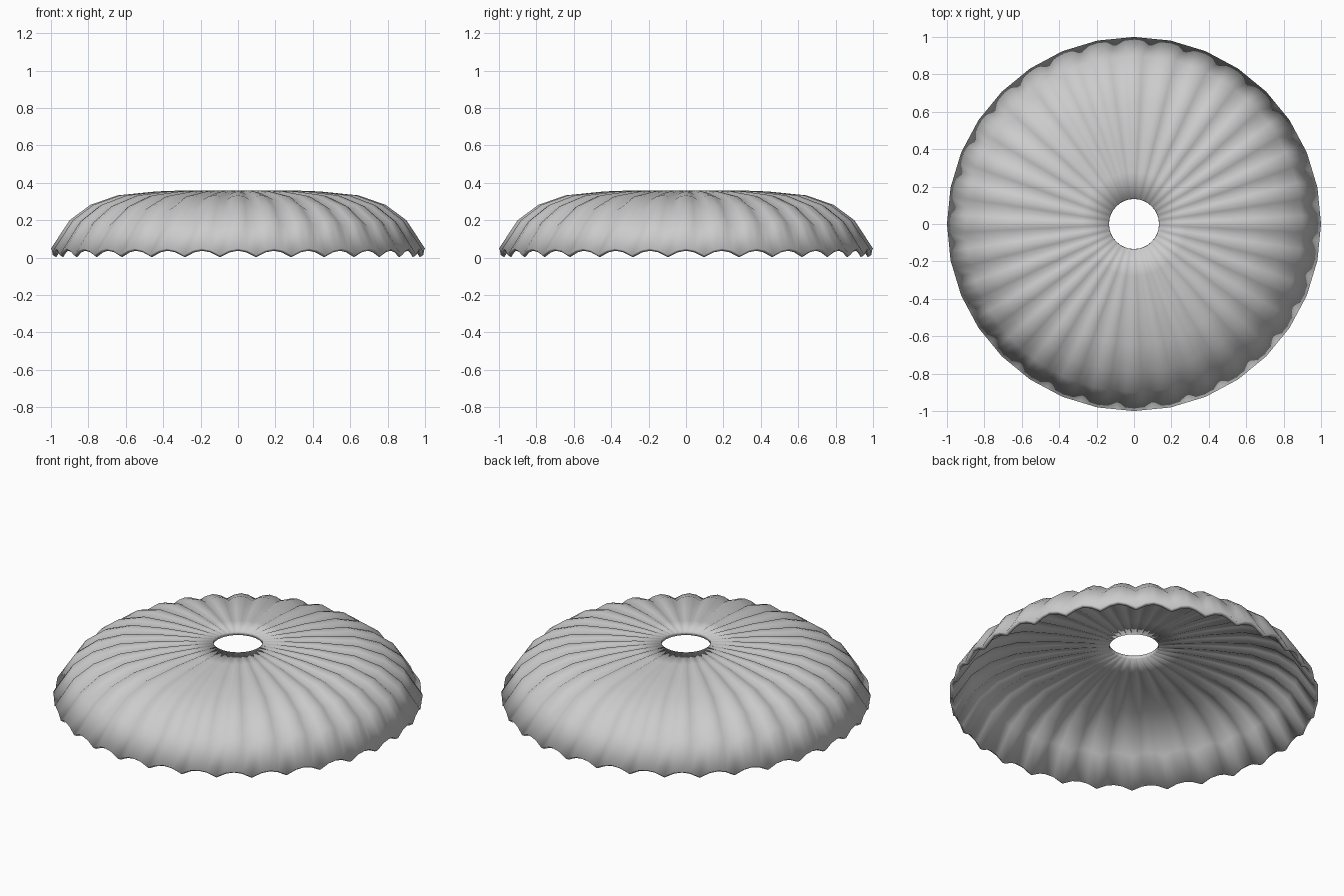
import bpy, bmesh, math

if "Cube" in bpy.data.objects:
    bpy.data.objects.remove(bpy.data.objects["Cube"])

GORES = 32      # fabric panels round the canopy
COLS = 4        # columns per panel
SAG = 0.035     # how far the seams drop below the panel crest at the hem

# crest profile (radius, height) from hem to vent hole
PROFILE = [(1.0, 0.049), (0.9, 0.2), (0.79, 0.282), (0.645, 0.333),
           (0.44, 0.354), (0.28, 0.36), (0.134, 0.36)]

step = 2 * math.pi / GORES
bm = bmesh.new()
rings = []
for r, z in PROFILE:
    ring = []
    for i in range(GORES * COLS):
        a = i * step / COLS
        u = (i % COLS) / COLS                # 0 at crest, 0.5 at seam
        off = min(u, 1 - u) * 2              # distance from crest, 0..1
        chord = math.cos(step / 2) / math.cos((u - 0.5) * step)
        rr = r * (chord if r > 0.2 else 1)
        drop = SAG * r * off ** 2 if r > 0.2 else 0
        ring.append(bm.verts.new((rr * math.cos(a), rr * math.sin(a), z - drop)))
    rings.append(ring)

# skin between neighbouring rings
n = GORES * COLS
for lo, hi in zip(rings, rings[1:]):
    for i in range(n):
        j = (i + 1) % n
        bm.faces.new((lo[i], lo[j], hi[j], hi[i])).smooth = True

mesh = bpy.data.meshes.new("canopy")
bm.to_mesh(mesh)
bm.free()
canopy = bpy.data.objects.new("canopy", mesh)
bpy.context.collection.objects.link(canopy)

# fabric thickness, inwards
shell = canopy.modifiers.new("thickness", 'SOLIDIFY')
shell.thickness = 0.022
shell.offset = -1
